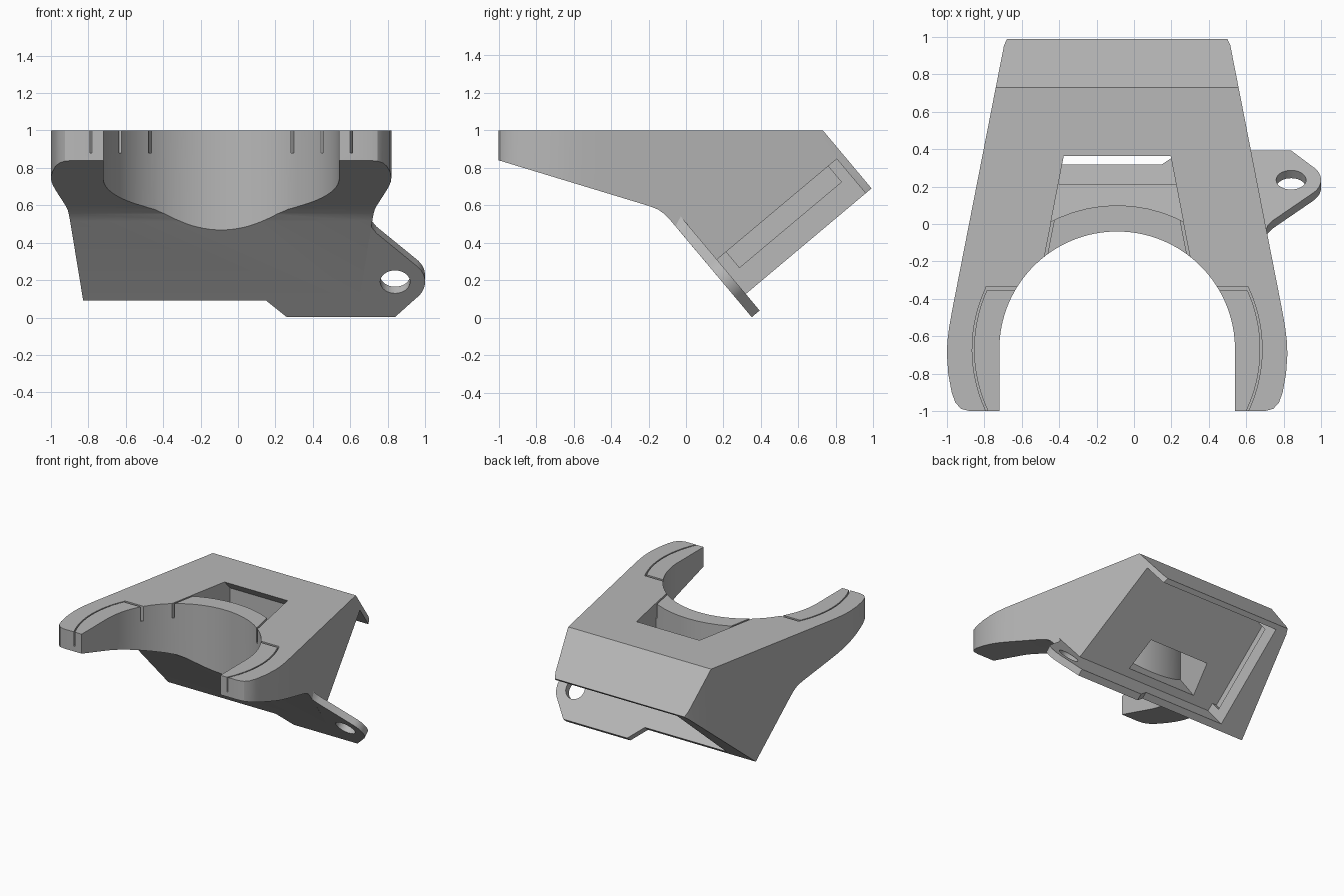
import bpy, bmesh, math
from mathutils import Matrix, Vector

cube = bpy.data.objects.get("Cube")
if cube:
    bpy.data.objects.remove(cube, do_unlink=True)

grey = bpy.data.materials.new("plain grey")
grey.use_nodes = True
colour = (0.48, 0.48, 0.48, 1)
grey.diffuse_color = colour
grey.node_tree.nodes["Principled BSDF"].inputs["Base Color"].default_value = colour

# Working frames: plan, side profile, tilted back opening, tilted front plate
CX, RING_Y, RING_R, PAD_R = -0.09, -0.67, 0.63, 0.77
X = Vector((1, 0, 0))
tilt = math.radians(40)
U = Vector((0, math.cos(tilt), math.sin(tilt)))
D = X.cross(U)
CORNER = Vector((0, 0.277, 0.091))


def frame(a, b, origin=Vector()):
    m = Matrix((a, b, a.cross(b))).transposed().to_4x4()
    m.translation = origin
    return m


PLAN = Matrix.Identity(4)
SIDE = frame(Vector((0, 1, 0)), Vector((0, 0, 1)))
BACK = frame(X, U, CORNER)
PLATE = frame(X, D, CORNER)


def prism(name, points, low, high, place=PLAN):
    """Extrude a flat outline between two heights in the given frame."""
    bm = bmesh.new()
    face = bm.faces.new([bm.verts.new((p[0], p[1], low)) for p in points])
    top = bmesh.ops.extrude_face_region(bm, geom=[face])["geom"]
    for v in top:
        if isinstance(v, bmesh.types.BMVert):
            v.co.z = high
    bmesh.ops.recalc_face_normals(bm, faces=bm.faces)
    bm.transform(place)
    mesh = bpy.data.meshes.new(name)
    bm.to_mesh(mesh)
    bm.free()
    mesh.materials.append(grey)
    obj = bpy.data.objects.new(name, mesh)
    bpy.context.collection.objects.link(obj)
    return obj


def combine(obj, other, operation="DIFFERENCE"):
    """Apply a boolean and throw the helper away."""
    mod = obj.modifiers.new("shape", "BOOLEAN")
    mod.operation, mod.solver, mod.object = operation, "EXACT", other
    bpy.context.view_layer.update()
    graph = bpy.context.evaluated_depsgraph_get()
    mesh = bpy.data.meshes.new_from_object(obj.evaluated_get(graph))
    obj.modifiers.clear()
    obj.data = mesh
    bpy.data.objects.remove(other, do_unlink=True)


def arc(cx, cy, r, start, end, steps):
    angles = [math.radians(start + (end - start) * i / steps) for i in range(steps + 1)]
    return [(cx + r * math.cos(a), cy + r * math.sin(a)) for a in angles]


def rect(x0, x1, y0, y1):
    return [(x0, y0), (x1, y0), (x1, y1), (x0, y1)]


# Body: side profile trimmed by the tapered plan outline
profile = [(-1, 0.84), (-0.2, 0.597), (-0.15, 0.578), (-0.115, 0.553), (-0.08, 0.516),
           CORNER.yz, (0.99, 0.69), (0.73, 1), (-1, 1)]
body = prism("bracket_body", profile, -1.2, 1.2, SIDE)
half = [(0.56, 1), (0.59, 0.988), (0.605, 0.955), (0.655, 0.7), (0.88, -0.45),
        (0.898, -0.55), (0.908, -0.63), (0.91, -0.7), (0.903, -0.8), (0.885, -0.9),
        (0.865, -0.955), (0.835, -0.988), (0.79, -1)]
outline = [(CX + w, y) for w, y in half] + [(CX - w, y) for w, y in reversed(half)]
combine(body, prism("outline", outline, -0.2, 1.3), "INTERSECT")

# Round mouth between the two fork arms
mouth = arc(CX, RING_Y, RING_R, 0, 180, 64) + [(CX - RING_R, -1.2), (CX + RING_R, -1.2)]
combine(body, prism("mouth", mouth, -0.2, 1.3))

# Slot that opens at the back and at the left side
combine(body, prism("slot", rect(-0.59, 1.3, 0.055, 0.89), -0.2, 0.24, BACK))
combine(body, prism("groove", rect(-0.63, -0.5, 0.12, 0.83), 0.13, 0.24, BACK))

# Window from the top down into the slot, stopping behind the mouth's lip
window = [(0.395, -0.2), (0.275, 0.42), (-0.275, 0.42), (-0.395, -0.2)]
cavity = prism("cavity", [(CX + x, y) for x, y in window], 0, 1.2)
combine(cavity, prism("shaft", rect(-0.9, 0.9, 0.12, 0.65), 0.2, 1.6, BACK), "INTERSECT")
combine(cavity, prism("lip", arc(CX, RING_Y, PAD_R, 0, 354, 59), -0.3, 1.5))
combine(body, cavity)

# Fine gaps around the three pads of the mouth
for s in (-1, 1):
    outer = arc(0, RING_Y, PAD_R + 0.005, -27, 25.4, 20)
    inner = arc(0, RING_Y, PAD_R - 0.005, 25.4, -27, 20)
    gap = [(CX + s * x, y) for x, y in outer + inner]
    combine(body, prism("gap", gap, 0.88, 1.1))
    end = [(CX + s * x, y) for x, y in rect(0.5, 0.7, -0.355, -0.335)]
    combine(body, prism("gap", end, 0.88, 1.1))
    slit = [(0.4, -0.23), (0.345, 0.05), (0.331, 0.05), (0.386, -0.23)]
    combine(body, prism("gap", [(CX + s * x, y) for x, y in slit], 0.88, 1.1))

# Tilted tab with a round hole
EYE = (0.84, 0.13)
tab_shape = ([(0.15, 0), (0.26, -0.115), (0.84, -0.115)] + arc(*EYE, 0.16, -45, 45, 16)
             + [(0.74, 0.47), (0.715, 0.51), (0.7, 0.57), (0.4, 0.57), (0.15, 0.3)])
tab = prism("mounting_tab", tab_shape, -0.055, 0, PLATE)
combine(tab, prism("eye", arc(*EYE, 0.08, 0, 350, 35), -0.2, 0.2, PLATE))

# Smooth the curved walls, keep edges sharp
for obj in (body, tab):
    bpy.ops.object.select_all(action="DESELECT")
    obj.select_set(True)
    bpy.context.view_layer.objects.active = obj
    bpy.ops.object.shade_smooth_by_angle(angle=math.radians(25))
